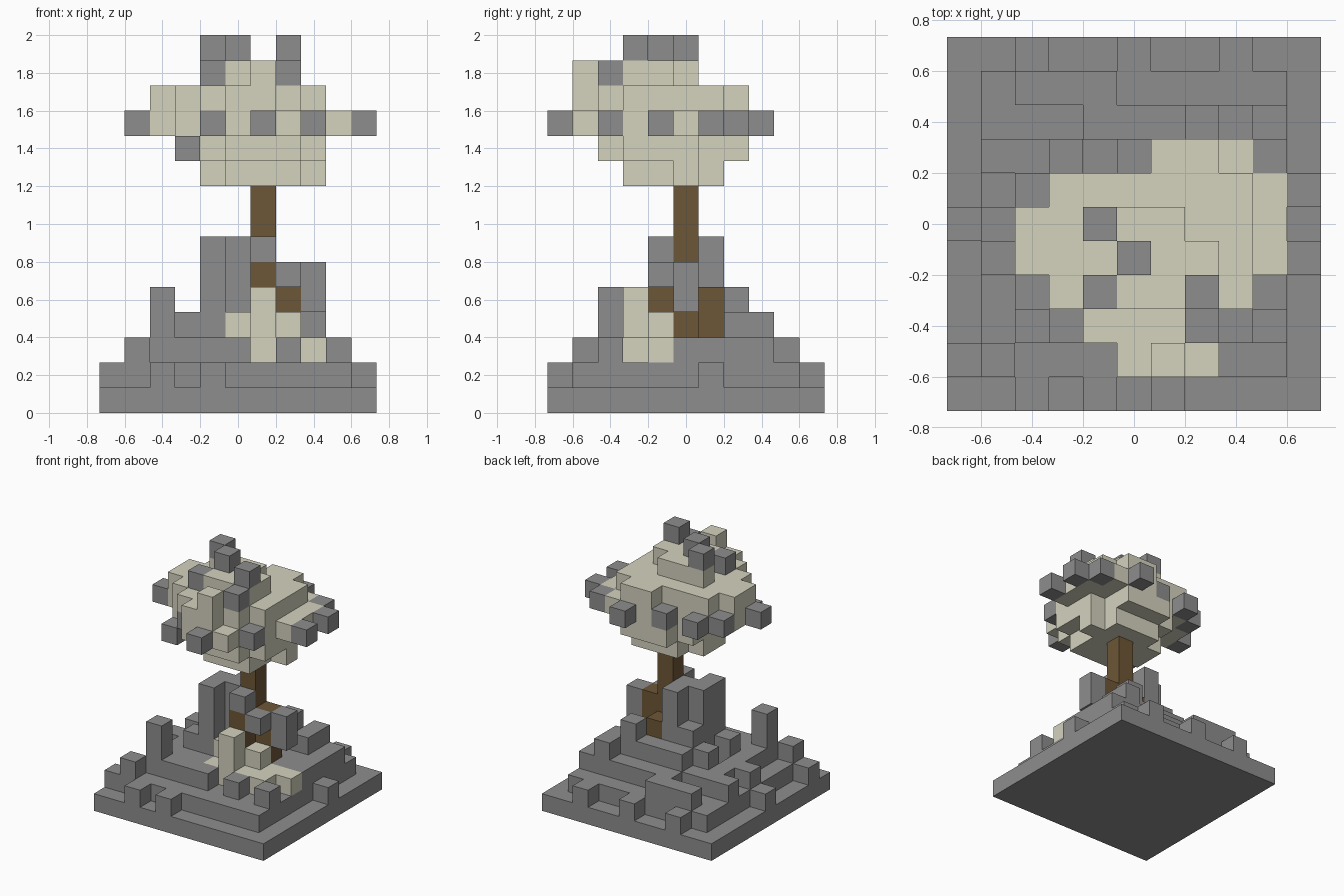
import bpy
import bmesh
from mathutils import Vector

cube = bpy.data.objects.get("Cube")
if cube:
    bpy.data.objects.remove(cube, do_unlink=True)

U = 2 / 15      # block size
HALF = 5.5      # half the base width in blocks


def material(name, colour):
    m = bpy.data.materials.new(name)
    m.use_nodes = True
    m.diffuse_color = (*colour, 1)
    bsdf = next(n for n in m.node_tree.nodes if n.type == "BSDF_PRINCIPLED")
    bsdf.inputs["Base Color"].default_value = (*colour, 1)
    return m


stone = material("stone_gray", (0.268, 0.268, 0.268))
leaf = material("pale_leaf", (0.66, 0.645, 0.515))
bark = material("bark_brown", (0.155, 0.095, 0.038))

AXES = [Vector(v) for v in ((1, 0, 0), (0, 1, 0), (0, 0, 1))]


def blocks(name, cells, mat):
    """Build one mesh from the outer faces of a set of grid blocks."""
    bm = bmesh.new()
    for cell in cells:
        centre = Vector(cell) + Vector((0.5, 0.5, 0.5))
        for a in range(3):
            for side in (-1, 1):
                n = AXES[a] * side
                if tuple(int(c) for c in Vector(cell) + n) in cells:
                    continue
                u = AXES[(a + 1) % 3] / 2
                v = AXES[(a + 2) % 3] / 2 * side
                mid = centre + n / 2
                corners = (mid - u - v, mid + u - v, mid + u + v, mid - u + v)
                bm.faces.new([bm.verts.new(((p.x - HALF) * U, (p.y - HALF) * U, p.z * U))
                              for p in corners])
    bmesh.ops.remove_doubles(bm, verts=bm.verts, dist=U / 100)
    mesh = bpy.data.meshes.new(name)
    bm.to_mesh(mesh)
    bm.free()
    mesh.materials.append(mat)
    obj = bpy.data.objects.new(name, mesh)
    bpy.context.collection.objects.link(obj)
    return obj


def layer(z, first_x, front_y, rows):
    """Grid blocks of one level, drawn as a plan with the back row first."""
    return {(first_x + x, front_y + y, z)
            for y, row in enumerate(reversed(rows))
            for x, mark in enumerate(row) if mark == "#"}


def slab(lo, hi, z):
    return {(x, y, z) for x in range(lo, hi) for y in range(lo, hi)}


def column(x, y, low, high):
    return {(x, y, z) for z in range(low, high + 1)}


# Stepped rocky ground with loose stones on its rim
ground = slab(0, 11, 0) | slab(1, 10, 1)
for x, y in ((2, 0), (4, 0), (10, 6), (0, 1), (0, 5), (2, 10), (5, 10), (8, 10)):
    ground.add((x, y, 1))
ground |= layer(2, 1, 1, [
    ".###.....",
    "...######",
    "#########",
    ".########",
    "##.######",
    ".######..",
    ".###.....",
    ".####.#.#",
    "#........"])
ground |= layer(3, 2, 2, [
    "......#",
    "..#####",
    ".###...",
    "..##...",
    ".##....",
    ".......",
    "#......"])
ground |= layer(4, 2, 2, [
    ".....#.",
    "..##...",
    "..##..#",
    "..#....",
    ".......",
    "#......"])
ground |= layer(5, 4, 4, [
    ".#...",
    "##..#",
    "#..#."])
ground |= layer(6, 4, 4, [
    ".#.",
    "##.",
    "#.#"])
blocks("rocky_ground", ground, stone)

# Trunk and its spreading roots
trunk = column(6, 5, 3, 9) | column(7, 5, 3, 5)
trunk |= column(6, 4, 3, 5) | column(6, 6, 3, 4)
blocks("trunk_and_roots", trunk, bark)

# Pale plants at the foot of the trunk
plant = column(6, 3, 2, 4) | column(5, 4, 3, 3) | column(7, 4, 3, 3)
for x, y in ((5, 3), (7, 3), (8, 3), (8, 4), (9, 4)):
    plant.add((x, y, 2))
blocks("pale_plants", plant, leaf)

# Canopy, from its underside to its crown
canopy = layer(9, 4, 3, [
    ".###.",
    "#####",
    "####.",
    ".###."])
canopy |= layer(10, 4, 2, [
    ".###.",
    "####.",
    "#####",
    "#####",
    "#####",
    ".###."])
canopy |= layer(11, 2, 1, [
    "....###.",
    ".#######",
    "########",
    "########",
    ".######.",
    "...###..",
    "...###.."])
canopy |= layer(12, 2, 1, [
    "....##.",
    ".######",
    "#######",
    "#######",
    ".######",
    "..####.",
    "...##.."])
canopy |= layer(13, 4, 1, [
    "###.",
    ".###",
    ".###",
    "....",
    "..#."])
blocks("canopy", canopy, leaf)

# Gray buds scattered over the canopy
buds = {(4, 5, 14), (5, 4, 14), (7, 3, 14), (7, 2, 13), (4, 3, 13), (3, 2, 10)}
for x, y in ((6, 0), (4, 2), (8, 2), (1, 4), (10, 4), (10, 6),
             (9, 7), (7, 8), (5, 7), (3, 7), (2, 6)):
    buds.add((x, y, 11))
blocks("canopy_buds", buds, stone)
